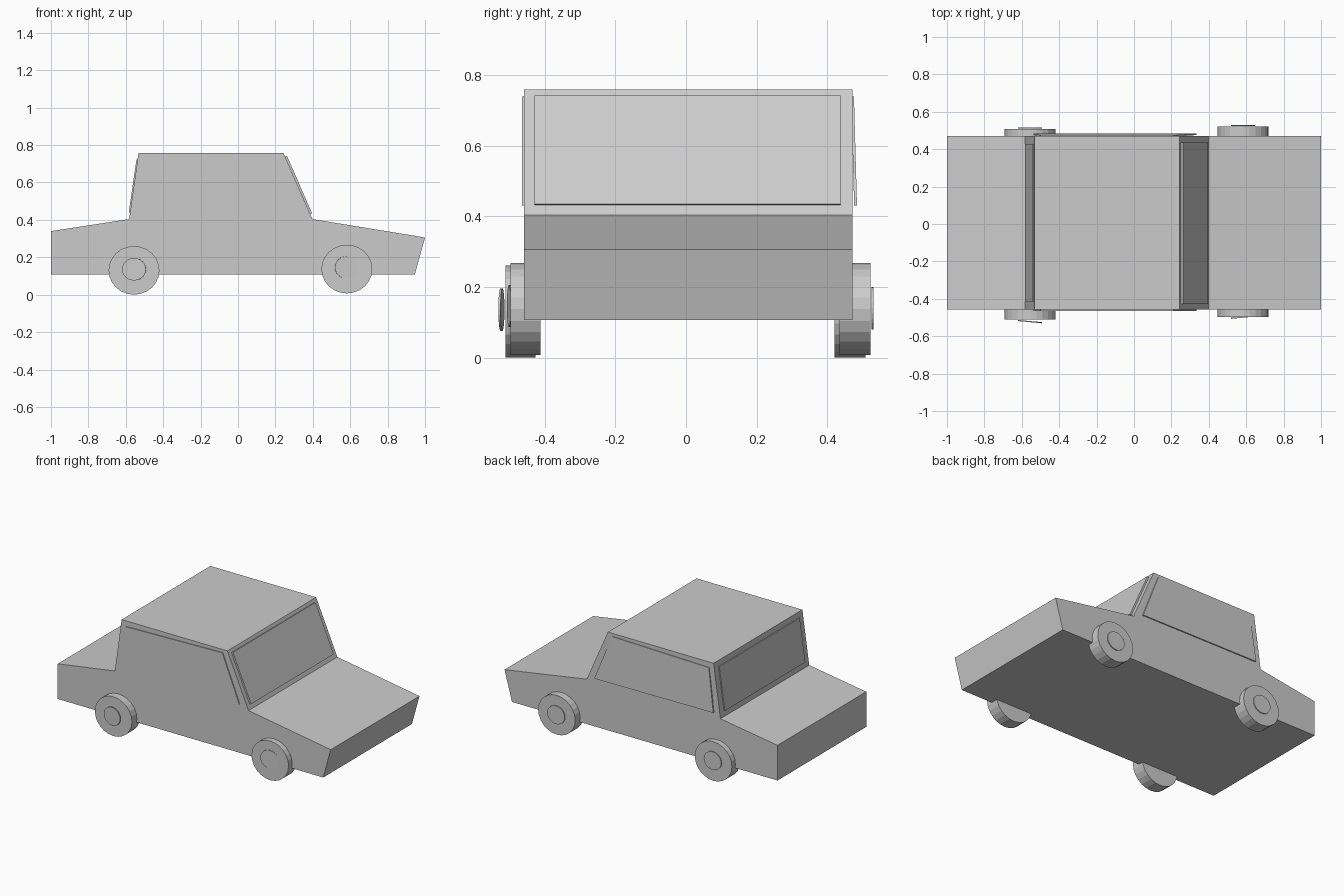
import bpy, bmesh, math
from mathutils import Vector, Matrix

if "Cube" in bpy.data.objects:
    bpy.data.objects.remove(bpy.data.objects["Cube"])


def make_object(name, bm):
    bmesh.ops.recalc_face_normals(bm, faces=bm.faces)
    mesh = bpy.data.meshes.new(name)
    bm.to_mesh(mesh)
    bm.free()
    obj = bpy.data.objects.new(name, mesh)
    bpy.context.collection.objects.link(obj)
    return obj


def prism(name, points, offset):
    """Polygon extruded along an offset vector."""
    bm = bmesh.new()
    face = bm.faces.new([bm.verts.new(p) for p in points])
    out = bmesh.ops.extrude_face_region(bm, geom=[face], use_keep_orig=True)
    verts = [g for g in out["geom"] if isinstance(g, bmesh.types.BMVert)]
    bmesh.ops.translate(bm, verts=verts, vec=Vector(offset))
    return make_object(name, bm)


def disc(name, center, rx, rz, depth, tilt=0.0, sides=24):
    """Cylinder along y, slightly squashed in z and turned about z."""
    bm = bmesh.new()
    m = (Matrix.Translation(center) @ Matrix.Rotation(tilt, 4, 'Z')
         @ Matrix.Diagonal((rx, 1, rz, 1)) @ Matrix.Rotation(math.pi / 2, 4, 'X'))
    bmesh.ops.create_cone(bm, cap_ends=True, segments=sides, radius1=1,
                          radius2=1, depth=depth, matrix=m)
    return make_object(name, bm)


# Body: one side profile with boot, cabin and bonnet
Y0, Y1 = -0.458, 0.471
profile = [(-1, 0.107), (-1, 0.34), (-0.582, 0.404), (-0.532, 0.758),
           (0.243, 0.758), (0.398, 0.404), (1, 0.306), (0.945, 0.107)]
prism("car_body", [(x, Y0, z) for x, z in profile], (0, Y1 - Y0, 0))

# Side windows: thin plates, the far one leans out at the bottom
side = [(-0.50, 0.722), (0.21, 0.738), (0.334, 0.43), (-0.538, 0.436)]
prism("side_window_near", [(x, -0.464, z) for x, z in side], (0, 0.01, 0))
prism("side_window_far", [(x, 0.475 + (0.738 - z) * 0.028, z) for x, z in side],
      (0, -0.008, 0))

# Windscreen and rear window: plates just proud of the sloped cabin faces
prism("windscreen", [(0.262, -0.428, 0.742), (0.262, 0.437, 0.742),
                     (0.396, 0.437, 0.435), (0.396, -0.428, 0.435)],
      (-0.015, 0, -0.006))
prism("rear_window", [(-0.543, -0.415, 0.722), (-0.543, 0.427, 0.722),
                      (-0.584, 0.427, 0.44), (-0.584, -0.415, 0.44)],
      (0.01, 0, 0))

# Wheels and hub caps: x, z, wheel inner y, wheel outer y, cap y, cap z, cap tilt
wheels = {
    "rear_near": (-0.556, 0.130, -0.425, -0.510, -0.522, 0.136, -0.09),
    "front_near": (0.582, 0.137, -0.411, -0.496, -0.498, 0.146, 0.09),
    "rear_far": (-0.556, 0.130, 0.420, 0.508, 0.514, 0.136, 0.0),
    "front_far": (0.582, 0.137, 0.434, 0.522, 0.527, 0.140, 0.0),
}
for key, (x, z, inner, outer, cap_y, cap_z, tilt) in wheels.items():
    disc(key + "_wheel", (x, (inner + outer) / 2, z), 0.136, 0.13,
         abs(outer - inner))
    disc(key + "_hub_cap", (x, cap_y, cap_z), 0.064, 0.06, 0.006, tilt)
